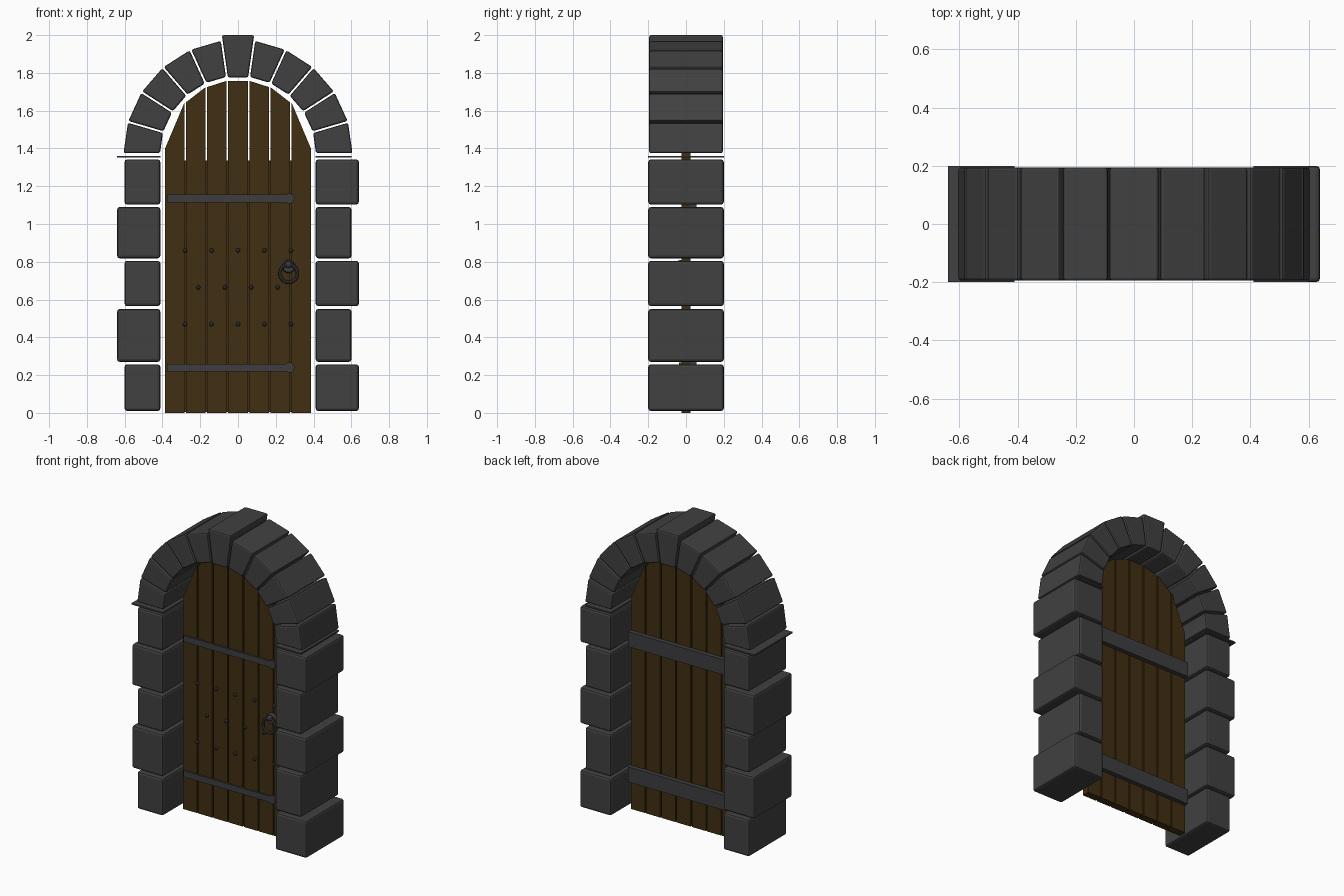
import bpy, bmesh, math
from mathutils import Matrix, Vector

cube = bpy.data.objects.get("Cube")
if cube:
    bpy.data.objects.remove(cube)


def material(name, rgb):
    m = bpy.data.materials.new(name)
    m.use_nodes = True
    m.diffuse_color = (*rgb, 1)
    m.node_tree.nodes["Principled BSDF"].inputs["Base Color"].default_value = (*rgb, 1)
    return m


STONE = material("dark stone", (0.052, 0.052, 0.053))
WOOD = material("brown wood", (0.052, 0.028, 0.006))
IRON = material("grey iron", (0.048, 0.048, 0.052))
BLACK_IRON = material("black iron", (0.02, 0.02, 0.022))


def finish(name, bm, mat, bevel=0, smooth=False):
    bmesh.ops.recalc_face_normals(bm, faces=bm.faces)
    if bevel:
        bmesh.ops.bevel(bm, geom=bm.edges[:], offset=bevel, segments=2,
                        profile=0.5, affect='EDGES')
    for f in bm.faces:
        f.smooth = smooth
    mesh = bpy.data.meshes.new(name)
    bm.to_mesh(mesh)
    bm.free()
    mesh.materials.append(mat)
    ob = bpy.data.objects.new(name, mesh)
    bpy.context.collection.objects.link(ob)
    return ob


def prism(name, outline, y0, y1, mat, bevel=0):
    """Extrude an (x, z) outline from y0 to y1."""
    bm = bmesh.new()
    face = bm.faces.new([bm.verts.new((x, y0, z)) for x, z in outline])
    ext = bmesh.ops.extrude_face_region(bm, geom=[face])
    moved = [v for v in ext["geom"] if isinstance(v, bmesh.types.BMVert)]
    bmesh.ops.translate(bm, verts=moved, vec=(0, y1 - y0, 0))
    return finish(name, bm, mat, bevel)


def box(name, x0, x1, y0, y1, z0, z1, mat, bevel=0):
    return prism(name, [(x0, z0), (x1, z0), (x1, z1), (x0, z1)], y0, y1, mat, bevel)


# Jamb stones, long and short courses alternating on each side
courses = [(0.01, 0.257), (0.27, 0.55), (0.565, 0.805), (0.818, 1.09), (1.103, 1.342)]
for side, label in ((1, "left"), (-1, "right")):
    for i, (z0, z1) in enumerate(courses):
        long_stone = (i % 2 == 0) == (side == 1)
        xs = sorted((side * 0.411, side * (0.64 if long_stone else 0.601)))
        box(f"{label}_jamb_stone_{i + 1}", *xs, -0.2, 0.2, z0, z1, STONE, 0.014)
    # Thin slab under the arch spring
    xs = sorted((side * 0.411, side * (0.60 if side == 1 else 0.64)))
    box(f"{label}_spring_slab", *xs, -0.2, 0.2, 1.352, 1.361, STONE)

# Arch stones: eleven wedges, the middle one a taller keystone
COUNT, CENTRE_Z = 11, 1.37
STEP = math.pi / COUNT
for i in range(COUNT):
    key = i == COUNT // 2
    mid = (i + 0.5) * STEP
    r0, r1 = (0.41, 0.635) if key else (0.413, 0.606)
    gap = 0.005
    outline = []
    for r, s in ((r0, -1), (r1, -1), (r1, 1), (r0, 1)):
        a = mid + s * (STEP / 2 - gap / r)
        outline.append((r * math.cos(a), CENTRE_Z + r * math.sin(a)))
    if key:
        outline = [(x, 2.0 if z > 1.9 else 1.775) for x, z in outline]
    prism("keystone" if key else f"arch_stone_{i + 1}", outline,
          -0.195, 0.195, STONE, 0.01)

# Door planks with sloping tops, and a thin core filling the lower joints
PLANKS, HALF = 7, 0.39
tops = [1.40, 1.645, 1.725, 1.758]
tops += tops[::-1]
W = 2 * HALF / PLANKS
for i in range(PLANKS):
    x0, x1 = -HALF + i * W + 0.004, -HALF + (i + 1) * W - 0.004
    prism(f"door_plank_{i + 1}", [(x0, 0), (x1, 0), (x1, tops[i + 1]), (x0, tops[i])],
          -0.025, 0.025, WOOD)
box("door_core", -0.385, 0.385, -0.014, 0.014, 0.005, 1.335, WOOD)

# Hinge straps with round ends in front, wide battens behind
for label, z, zb in (("lower", 0.24, 0.24), ("upper", 1.135, 1.135)):
    r, h = 0.027, 0.02
    end = [(0.272 + r * math.cos(a), z + r * math.sin(a))
           for a in (math.radians(-132 + 264 * k / 12) for k in range(13))]
    prism(f"{label}_hinge_strap", [(-0.375, z + h), (-0.375, z - h)] + end,
          -0.037, -0.024, IRON)
    box(f"{label}_back_batten", -0.385, 0.385, 0.024, 0.055, zb - 0.05, zb + 0.05, IRON)

# Round-headed studs in three staggered rows
bm = bmesh.new()
for z, count in ((0.86, 5), (0.665, 4), (0.47, 5)):
    for k in range(count):
        x = (k - (count - 1) / 2) * 0.14
        bmesh.ops.create_uvsphere(bm, u_segments=10, v_segments=6, radius=0.012,
                                  matrix=Matrix.Translation((x, -0.026, z)))
finish("door_studs", bm, BLACK_IRON, smooth=True)

# Ring handle hanging from a boss
bm = bmesh.new()
bmesh.ops.create_cone(bm, cap_ends=True, segments=16, radius1=0.036, radius2=0.03,
                      depth=0.02, matrix=Matrix.Translation((0.268, -0.034, 0.775))
                      @ Matrix.Rotation(math.pi / 2, 4, 'X'))
bmesh.ops.create_uvsphere(bm, u_segments=12, v_segments=8, radius=0.018,
                          matrix=Matrix.Translation((0.268, -0.05, 0.785)))
finish("handle_boss", bm, IRON)

bm = bmesh.new()
centre, N, M = Vector((0.268, -0.056, 0.738)), 24, 8
rings = []
for i in range(N):
    a = math.tau * i / N
    out = Vector((math.cos(a), 0, math.sin(a)))
    rings.append([bm.verts.new(centre + out * (0.047 + 0.009 * math.cos(b))
                               + Vector((0, 0.009 * math.sin(b), 0)))
                  for b in (math.tau * j / M for j in range(M))])
for i in range(N):
    p, q = rings[i], rings[(i + 1) % N]
    for j in range(M):
        k = (j + 1) % M
        bm.faces.new((p[j], q[j], q[k], p[k]))
finish("handle_ring", bm, BLACK_IRON, smooth=True)
